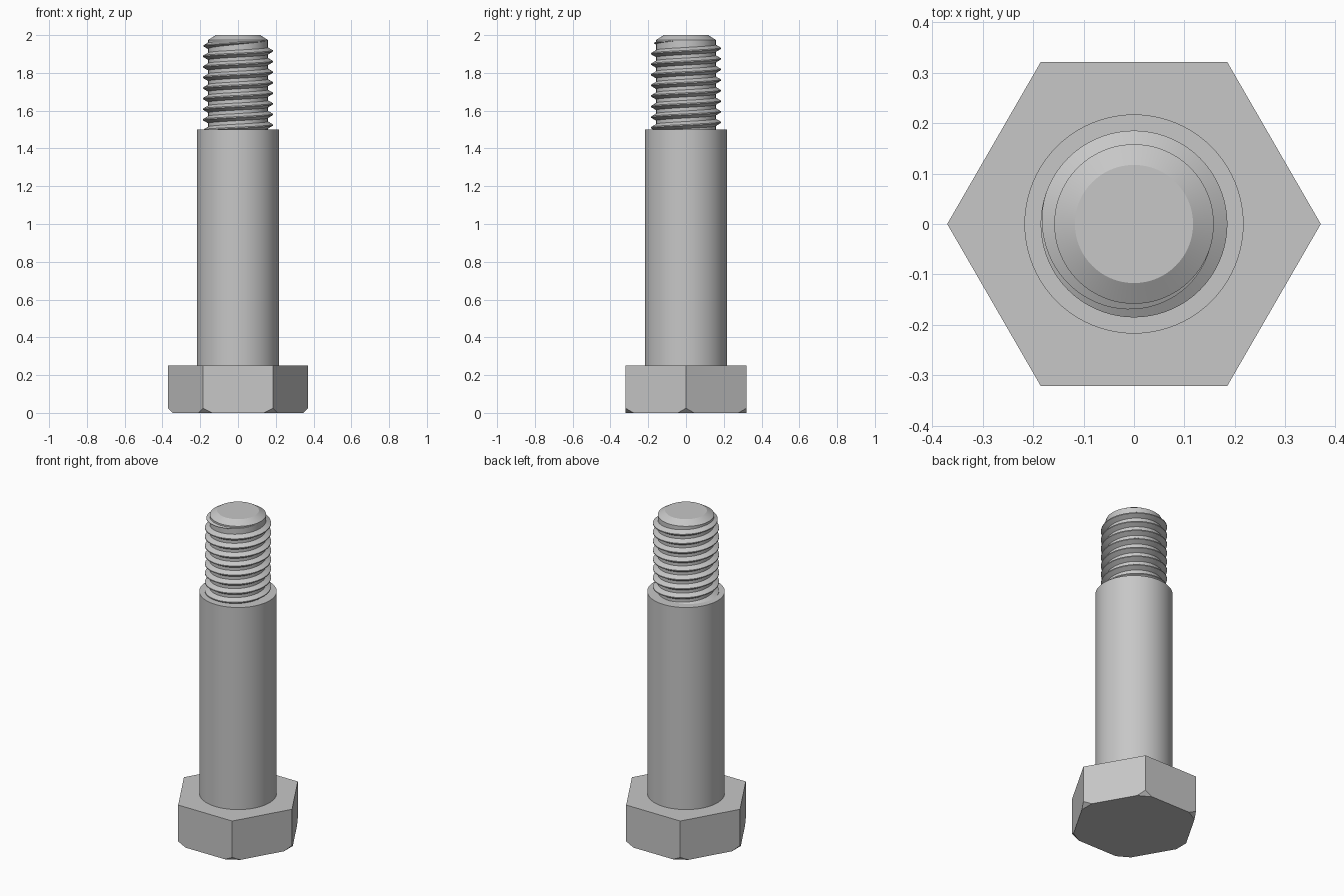
import bpy
import bmesh
from math import cos, sin, tau, radians
from mathutils import Vector

cube = bpy.data.objects.get("Cube")
if cube:
    bpy.data.objects.remove(cube, do_unlink=True)

# One plain steel colour
steel = bpy.data.materials.new("steel_grey")
steel.use_nodes = True
colour = (0.57, 0.57, 0.57, 1)
steel.diffuse_color = colour
steel.node_tree.nodes["Principled BSDF"].inputs["Base Color"].default_value = colour


def finish(name, bm, smooth=True):
    bmesh.ops.recalc_face_normals(bm, faces=bm.faces)
    mesh = bpy.data.meshes.new(name)
    bm.to_mesh(mesh)
    bm.free()
    mesh.materials.append(steel)
    if smooth:
        mesh.shade_smooth()
        mesh.set_sharp_from_angle(angle=radians(25))
    obj = bpy.data.objects.new(name, mesh)
    bpy.context.collection.objects.link(obj)
    return obj


def turned(profile, sides):
    """Capped solid made by turning (radius, height) points round the z axis."""
    bm = bmesh.new()
    rings = [[bm.verts.new((r * cos(tau * i / sides), r * sin(tau * i / sides), z))
              for i in range(sides)] for r, z in profile]
    for low, high in zip(rings, rings[1:]):
        for i in range(sides):
            j = (i + 1) % sides
            bm.faces.new((low[i], low[j], high[j], high[i]))
    bm.faces.new(rings[0])
    bm.faces.new(rings[-1])
    return bm


# Hexagonal head with its lower corners cut off at 45 degrees
HEAD_R, HEAD_TOP, CUT = 0.37, 0.25, 0.025
head = turned([(HEAD_R, 0), (HEAD_R, HEAD_TOP)], 6)
for k in range(6):
    out = Vector((cos(tau * k / 6), sin(tau * k / 6), 0))
    bmesh.ops.bisect_plane(head, geom=head.verts[:] + head.edges[:] + head.faces[:],
                           plane_co=out * (HEAD_R - CUT),
                           plane_no=out - Vector((0, 0, 1)), clear_outer=True)
    bmesh.ops.holes_fill(head, edges=head.edges[:], sides=0)
finish("hex_head", head, smooth=False)

# Plain shoulder, and the thread core with a chamfered tip
SHOULDER = 1.5
ROOT, CREST = 0.158, 0.185
finish("shoulder", turned([(0.217, HEAD_TOP), (0.217, SHOULDER)], 96))
finish("thread_core", turned([(ROOT, SHOULDER), (ROOT, 1.975), (0.117, 2)], 96))

# Right-handed helical thread that fades out below the tip
PITCH, STEPS = 0.056, 72
FIRST, FADE, LAST = -8.5, 0.45, 0.95
bm = bmesh.new()
rings = []
for i in range(int((LAST - FIRST) * STEPS) + 1):
    turn = FIRST + i / STEPS
    size = max(0.02, min(1, (LAST - turn) / (LAST - FADE)))
    z = 1.916 + PITCH * turn
    foot, top = 0.02 * size, 0.003 * size
    crest = ROOT + (CREST - ROOT) * size
    section = [(ROOT - 0.002, -foot), (crest, -top), (crest, top), (ROOT - 0.002, foot)]
    rings.append([bm.verts.new((r * cos(tau * turn), r * sin(tau * turn), z + dz))
                  for r, dz in section])
for a, b in zip(rings, rings[1:]):
    for j in range(4):
        k = (j + 1) % 4
        bm.faces.new((a[j], a[k], b[k], b[j]))
bm.faces.new(rings[0])
bm.faces.new(rings[-1])
bmesh.ops.recalc_face_normals(bm, faces=bm.faces)
# Trim the start of the thread flush with the shoulder
bmesh.ops.bisect_plane(bm, geom=bm.verts[:] + bm.edges[:] + bm.faces[:],
                       plane_co=(0, 0, SHOULDER), plane_no=(0, 0, 1), clear_inner=True)
bmesh.ops.holes_fill(bm, edges=bm.edges[:], sides=0)
finish("screw_thread", bm)
